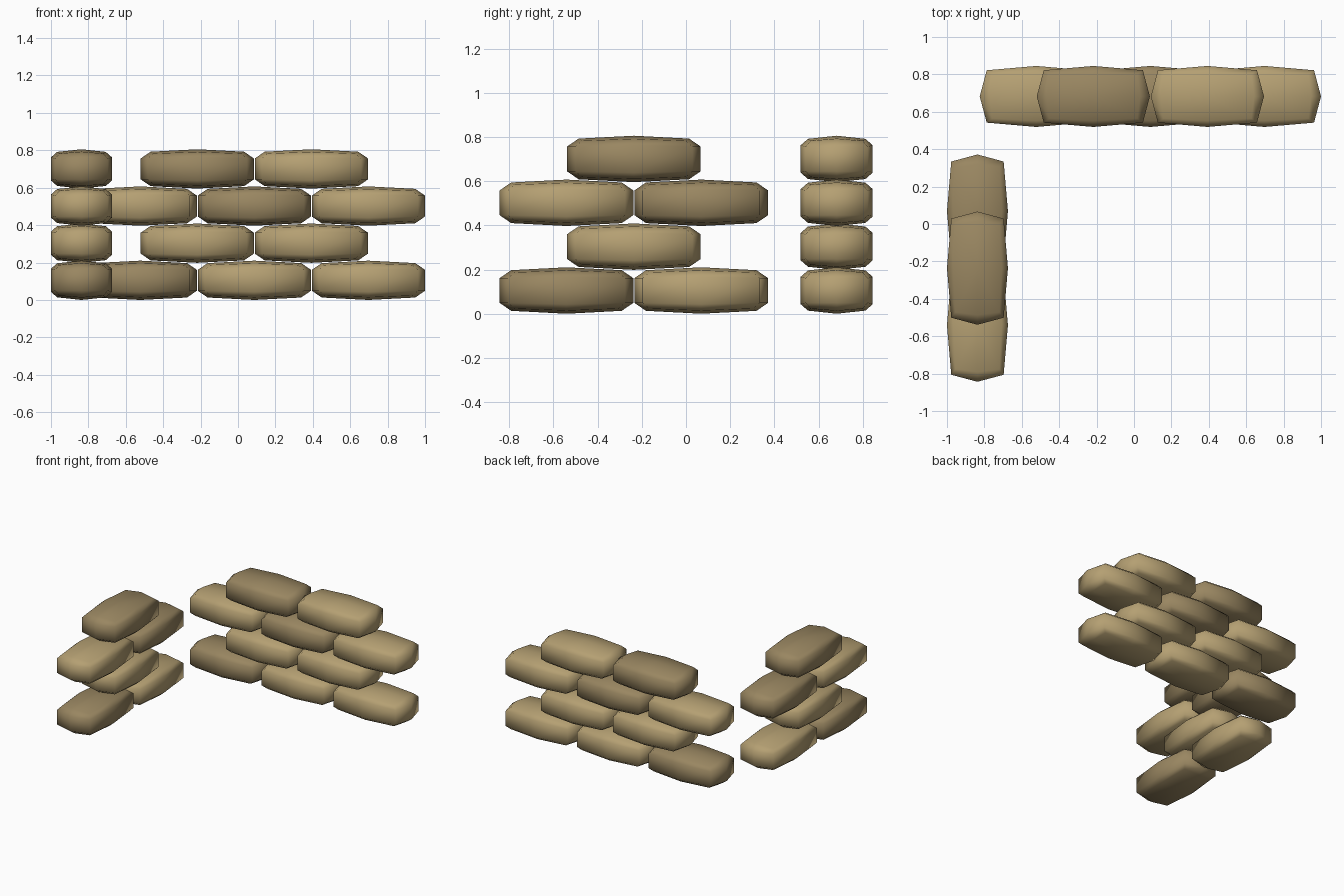
import bpy, bmesh, math

if "Cube" in bpy.data.objects:
    bpy.data.objects.remove(bpy.data.objects["Cube"])


def material(name, color):
    m = bpy.data.materials.new(name)
    m.diffuse_color = color
    m.use_nodes = True
    m.node_tree.nodes["Principled BSDF"].inputs["Base Color"].default_value = m.diffuse_color
    return m


LIGHT = material("light_burlap", (0.46, 0.35, 0.17, 1))
DARK = material("dark_burlap", (0.32, 0.24, 0.12, 1))

# outline directions walked around the bag: corners and edge middles
AROUND = [(1, 0), (1, 1), (0, 1), (-1, 1), (-1, 0), (-1, -1), (0, -1), (1, -1)]


def bag_mesh(name, mat):
    """Stuffed sack: two side rings, two rim rings and bulged caps."""
    bm = bmesh.new()

    def ring(side, mid_x, mid_y, corner, z_mid_x, z_mid_y, z_corner):
        out = []
        for sx, sy in AROUND:
            if sx and sy:
                co = (sx * corner[0], sy * corner[1], side * z_corner)
            elif sx:
                co = (sx * mid_x, 0, side * z_mid_x)
            else:
                co = (0, sy * mid_y, side * z_mid_y)
            out.append(bm.verts.new(co))
        return out

    rim = (0.25, 0.13, (0.235, 0.118), 0.092, 0.091, 0.082)
    belly = (0.3025, 0.163, (0.265, 0.14), 0.056, 0.062, 0.056)
    rings = [ring(-1, *rim), ring(-1, *belly), ring(1, *belly), ring(1, *rim)]
    for a, b in zip(rings, rings[1:]):
        for i in range(8):
            j = (i + 1) % 8
            bm.faces.new((a[i], a[j], b[j], b[i]))
    # bulged top and bottom, four quads each
    for r, z in ((rings[0], -0.105), (rings[3], 0.105)):
        c = bm.verts.new((0, 0, z))
        for i in (0, 2, 4, 6):
            bm.faces.new((c, r[i], r[i + 1], r[(i + 2) % 8]))
    bmesh.ops.recalc_face_normals(bm, faces=bm.faces)
    for f in bm.faces:
        f.smooth = True
    me = bpy.data.meshes.new(name)
    bm.to_mesh(me)
    bm.free()
    me.materials.append(mat)
    return me


MESHES = [bag_mesh("dark_sandbag", DARK), bag_mesh("light_sandbag", LIGHT)]
PITCH, ROW = 0.61, 0.1985


def wall(name, start, angle, count):
    """Four courses in running bond, every other one a bag shorter."""
    dx, dy = math.cos(angle), math.sin(angle)
    for row in range(4):
        odd = row % 2
        for i in range(count - odd):
            d = (i + odd / 2) * PITCH
            mesh = MESHES[0 if (row + i) % 3 == 0 else 1]
            ob = bpy.data.objects.new(f"{name}_sandbag_{row}_{i}", mesh)
            ob.location = (start[0] + d * dx, start[1] + d * dy, 0.105 + row * ROW)
            ob.rotation_euler.z = angle
            bpy.context.collection.objects.link(ob)


wall("back_wall", (-0.5225, 0.682), 0, 3)
wall("side_wall", (-0.837, -0.541), math.pi / 2, 2)
